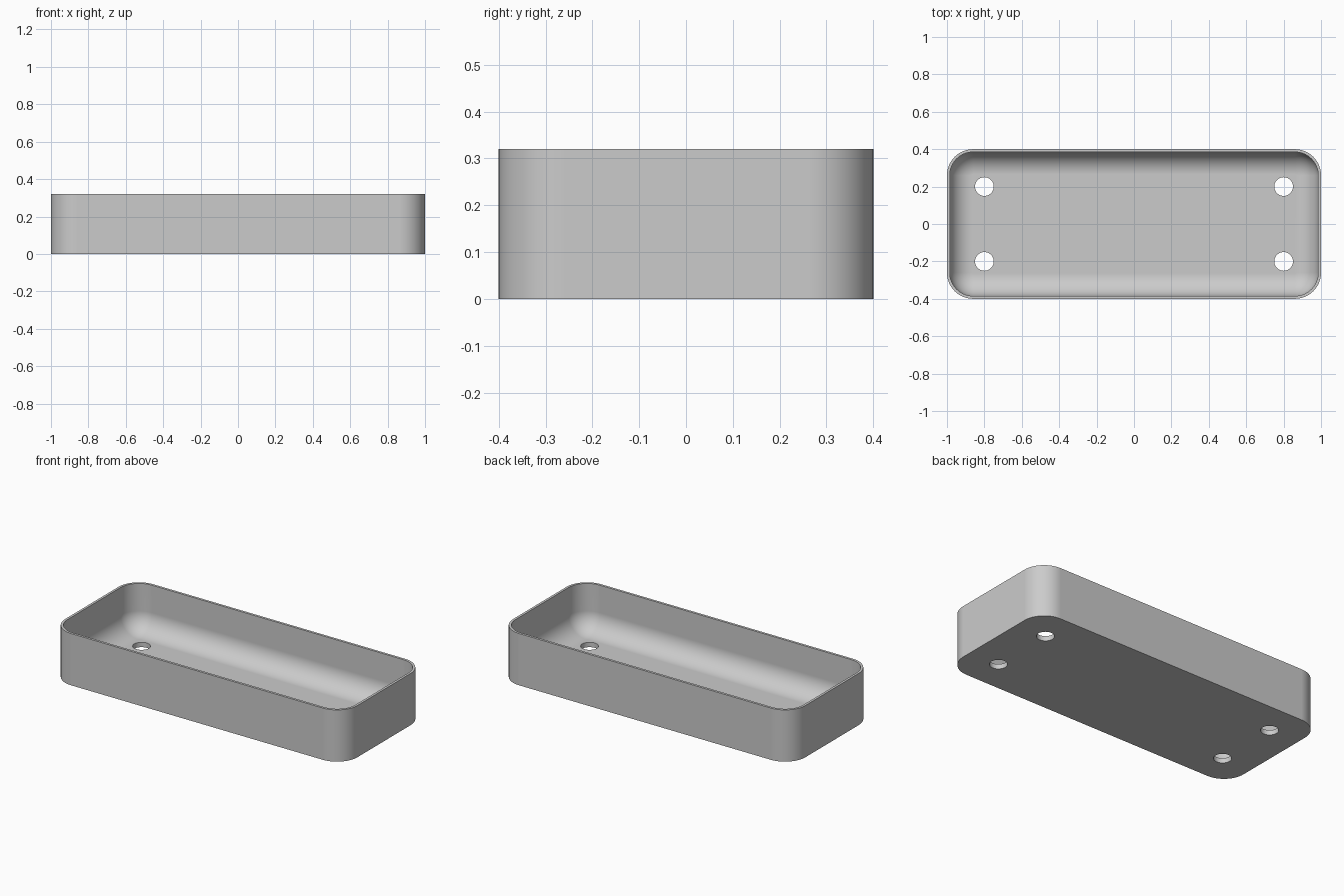
import bpy
import bmesh
from math import sin, cos, pi, radians

if "Cube" in bpy.data.objects:
    bpy.data.objects.remove(bpy.data.objects["Cube"])

HALF_X, HALF_Y, HEIGHT = 1.0, 0.4, 0.32
CORNER, WALL, FLOOR, FILLET = 0.14, 0.015, 0.03, 0.12
SEGMENTS = 16

grey = bpy.data.materials.new("plain grey")
grey.use_nodes = True
colour = (0.6, 0.6, 0.6, 1)
grey.diffuse_color = colour
grey.node_tree.nodes["Principled BSDF"].inputs["Base Color"].default_value = colour


def rounded_ring(bm, inset, z):
    """Rounded rectangle of vertices, inset from the outer wall."""
    radius = CORNER - inset
    ring = []
    for quarter, (sx, sy) in enumerate([(1, 1), (-1, 1), (-1, -1), (1, -1)]):
        for i in range(SEGMENTS + 1):
            a = (quarter + i / SEGMENTS) * pi / 2
            ring.append(bm.verts.new((sx * (HALF_X - CORNER) + radius * cos(a),
                                      sy * (HALF_Y - CORNER) + radius * sin(a), z)))
    return ring


# Tray: outer wall, rim, inner wall and filleted floor
bm = bmesh.new()
section = [(0, 0), (0, HEIGHT), (WALL, HEIGHT)]
for i in range(SEGMENTS + 1):
    a = i / SEGMENTS * pi / 2
    section.append((WALL + FILLET * (1 - cos(a)), FLOOR + FILLET * (1 - sin(a))))
rings = [rounded_ring(bm, inset, z) for inset, z in section]
count = len(rings[0])
for low, high in zip(rings, rings[1:]):
    for i in range(count):
        j = (i + 1) % count
        bm.faces.new((low[i], low[j], high[j], high[i]))
bm.faces.new(rings[0][::-1])
bm.faces.new(rings[-1])
bmesh.ops.recalc_face_normals(bm, faces=bm.faces)
mesh = bpy.data.meshes.new("tray")
bm.to_mesh(mesh)
bm.free()
mesh.materials.append(grey)
tray = bpy.data.objects.new("tray", mesh)
bpy.context.collection.objects.link(tray)

# Four drain holes through the floor
cutters = []
for x in (-0.8, 0.8):
    for y in (-0.2, 0.2):
        bpy.ops.mesh.primitive_cylinder_add(vertices=48, radius=0.05, depth=0.2,
                                            location=(x, y, 0))
        cutter = bpy.context.object
        cutter.name = "hole_cutter"
        cutter.hide_render = True
        cutter.data.materials.append(grey)
        cutters.append(cutter)
        hole = tray.modifiers.new("drain hole", "BOOLEAN")
        hole.operation = "DIFFERENCE"
        hole.solver = "EXACT"
        hole.object = cutter

bpy.ops.object.select_all(action="DESELECT")
tray.select_set(True)
bpy.context.view_layer.objects.active = tray
for name in [m.name for m in tray.modifiers]:
    bpy.ops.object.modifier_apply(modifier=name)
for cutter in cutters:
    bpy.data.objects.remove(cutter)

# Smooth curves, crisp rim and hole edges
bpy.ops.object.shade_smooth_by_angle(angle=radians(30))
weighted = tray.modifiers.new("even shading", "WEIGHTED_NORMAL")
weighted.keep_sharp = True
